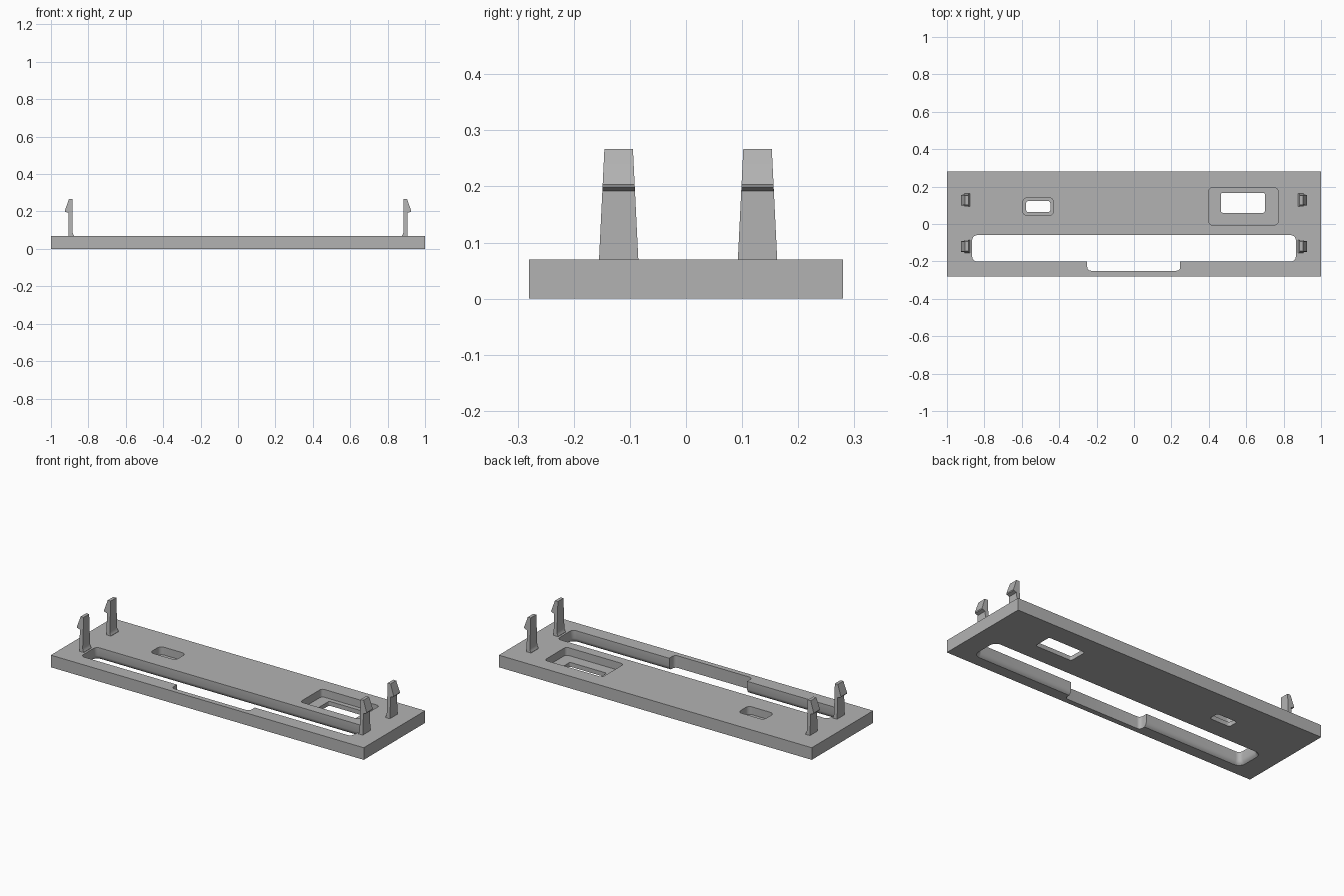
import bpy, bmesh, math

if "Cube" in bpy.data.objects:
    bpy.data.objects.remove(bpy.data.objects["Cube"])

# Single plastic colour
grey = bpy.data.materials.new("grey plastic")
grey.use_nodes = True
COLOR = (0.45, 0.45, 0.45, 1)
grey.diffuse_color = COLOR
grey.node_tree.nodes["Principled BSDF"].inputs["Base Color"].default_value = COLOR

THICK = 0.07


def rounded_rect(x0, x1, y0, y1, r, steps=6):
    """Counter-clockwise outline with rounded corners."""
    corners = [(x1 - r, y1 - r), (x0 + r, y1 - r), (x0 + r, y0 + r), (x1 - r, y0 + r)]
    pts = []
    for q, (cx, cy) in enumerate(corners):
        for i in range(steps + 1):
            a = math.pi / 2 * (q + i / steps)
            pts.append((cx + r * math.cos(a), cy + r * math.sin(a)))
    return pts


def loft(name, sections):
    """Closed solid through a stack of equal-length point loops."""
    bm = bmesh.new()
    loops = [[bm.verts.new(p) for p in s] for s in sections]
    n = len(loops[0])
    for a, b in zip(loops, loops[1:]):
        for i in range(n):
            j = (i + 1) % n
            bm.faces.new((a[i], a[j], b[j], b[i]))
    bm.faces.new(loops[0][::-1])
    bm.faces.new(loops[-1])
    bmesh.ops.recalc_face_normals(bm, faces=bm.faces)
    mesh = bpy.data.meshes.new(name)
    bm.to_mesh(mesh)
    bm.free()
    obj = bpy.data.objects.new(name, mesh)
    mesh.materials.append(grey)
    bpy.context.collection.objects.link(obj)
    return obj


def rect_prism(name, x0, x1, y0, y1, z0, z1, r):
    outline = rounded_rect(x0, x1, y0, y1, r)
    return loft(name, [[(x, y, z) for x, y in outline] for z in (z0, z1)])


def select(obj):
    bpy.ops.object.select_all(action='DESELECT')
    obj.select_set(True)
    bpy.context.view_layer.objects.active = obj


def cut(target, cutter):
    mod = target.modifiers.new("cut", 'BOOLEAN')
    mod.operation = 'DIFFERENCE'
    mod.solver = 'EXACT'
    mod.object = cutter
    cutter.hide_render = True
    select(target)
    bpy.ops.object.modifier_apply(modifier=mod.name)
    bpy.data.objects.remove(cutter)


# Flat base plate
plate_outline = [(-1, -0.28), (1, -0.28), (1, 0.28), (-1, 0.28)]
plate = loft("base_plate", [[(x, y, z) for x, y in plate_outline] for z in (0, THICK)])

# Long slot, its lower rim easing outward
slot_sections = []
for z, grow in ((-0.02, 0.015), (0, 0.015), (0.006, 0.008), (0.014, 0.003), (0.025, 0), (0.1, 0)):
    outline = rounded_rect(-0.865 - grow, 0.865 + grow, -0.2 - grow, -0.06 + grow, 0.025 + grow)
    slot_sections.append([(x, y, z) for x, y in outline])
cut(plate, loft("slot_cutter", slot_sections))

# Notch in the front rail
cut(plate, rect_prism("notch_cutter", -0.25, 0.247, -0.25, -0.13, -0.02, 0.1, 0.02))

# Recessed windows: pocket from above, then a through opening
windows = [
    ((0.4, 0.77, -0.005, 0.193), (0.465, 0.7, 0.06, 0.167), 0.018, 0.01),
    ((-0.595, -0.43, 0.045, 0.14), (-0.577, -0.447, 0.063, 0.123), 0.025, 0.014),
]
for pocket, opening, r_pocket, r_opening in windows:
    cut(plate, rect_prism("pocket_cutter", *pocket, 0.025, 0.1, r_pocket))
    cut(plate, rect_prism("opening_cutter", *opening, -0.02, 0.1, r_opening))

select(plate)
bpy.ops.object.shade_smooth_by_angle(angle=math.radians(35))

# Snap-fit clip profile (distance from centre, height), barb pointing outward
clip_profile = [
    (0.906, 0.06), (0.877, 0.06), (0.877, 0.072), (0.881, 0.077), (0.885, 0.09),
    (0.885, 0.267), (0.904, 0.267), (0.916, 0.232), (0.926, 0.203), (0.924, 0.198),
    (0.906, 0.192),
]


def half_width(z):
    return 0.035 - 0.0095 * (z - THICK) / 0.195


for side, sx in (("left", 1), ("right", -1)):
    for end, cy in (("front", -0.12), ("back", 0.1275)):
        clip = loft(f"{end}_{side}_clip", [
            [(sx * x, cy + s * half_width(z), z) for x, z in clip_profile]
            for s in (-1, 1)])
        select(clip)
        bpy.ops.object.shade_smooth_by_angle(angle=math.radians(25))
